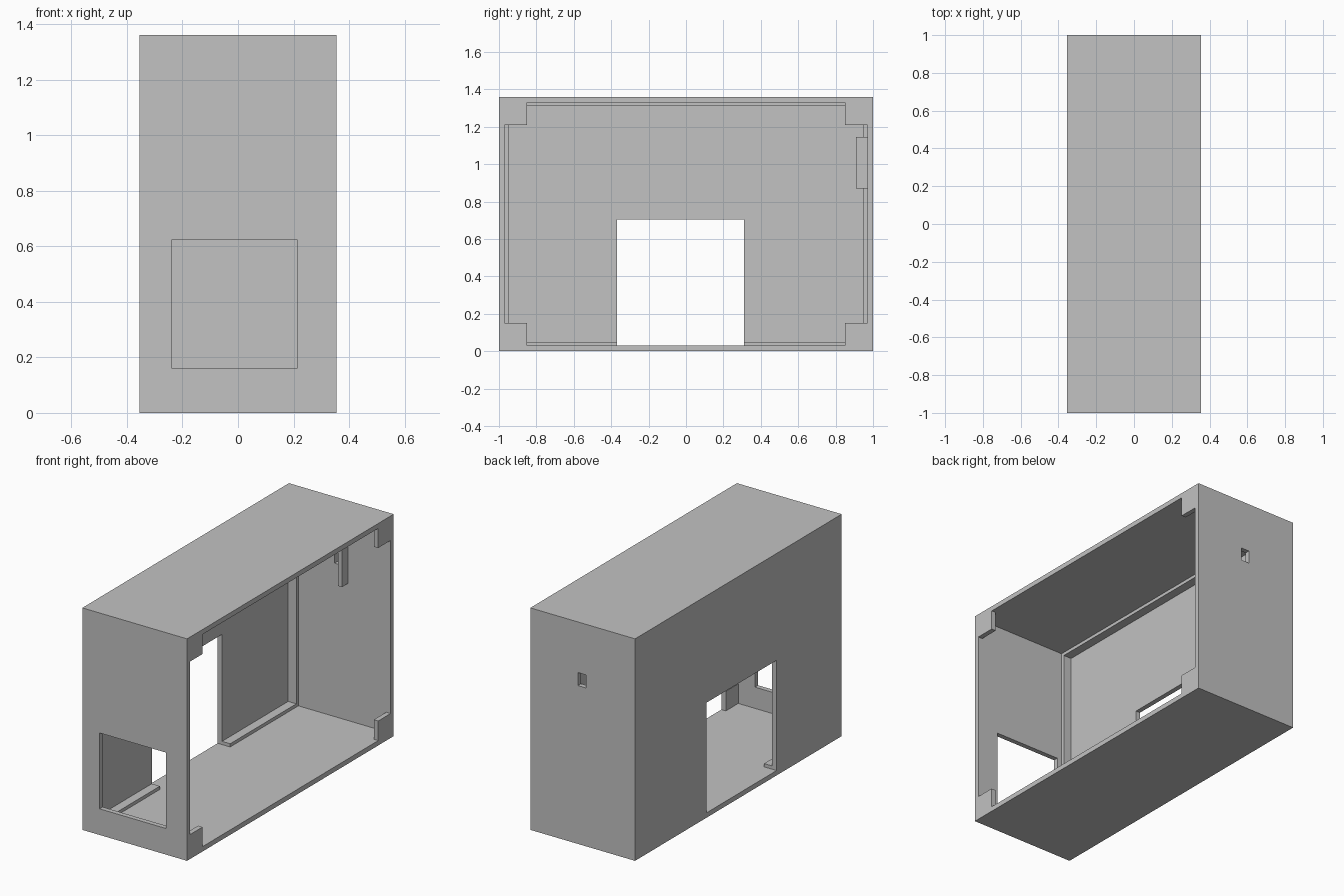
import bpy
import bmesh

cube = bpy.data.objects.get("Cube")
if cube:
    bpy.data.objects.remove(cube, do_unlink=True)

# Single plain grey
grey = bpy.data.materials.new("plain grey")
grey.use_nodes = True
colour = (0.54, 0.54, 0.54, 1)
grey.diffuse_color = colour
grey.node_tree.nodes["Principled BSDF"].inputs["Base Color"].default_value = colour


def box(name, xs, ys, zs):
    """Box between the given (low, high) pairs on each axis."""
    bm = bmesh.new()
    bmesh.ops.create_cube(bm, size=1)
    for v in bm.verts:
        v.co = [s[0] if c < 0 else s[1] for c, s in zip(v.co, (xs, ys, zs))]
    mesh = bpy.data.meshes.new(name)
    bm.to_mesh(mesh)
    bm.free()
    mesh.materials.append(grey)
    ob = bpy.data.objects.new(name, mesh)
    bpy.context.collection.objects.link(ob)
    return ob


def cut(target, *spans):
    """Subtract a box from the target."""
    cutter = box("cutter", *spans)
    cutter.hide_render = True
    mod = target.modifiers.new("cut", "BOOLEAN")
    mod.operation = "DIFFERENCE"
    mod.solver = "EXACT"
    mod.object = cutter
    bpy.context.view_layer.objects.active = target
    bpy.ops.object.modifier_apply(modifier=mod.name)
    bpy.data.objects.remove(cutter, do_unlink=True)


W, D, H = 0.355, 1.0, 1.36     # half width, half depth, height
T = 0.03                       # wall thickness
LEDGE, TAB = 0.02, 0.12        # inner ledge height, corner tab size
inner_y, low, high = D - T, T, H - T

shell = box("case_shell", (-W, W), (-D, D), (0, H))

# Main cavity, leaving a ledge around the closed side panel
cut(shell, (-W + 0.085, W - T), (-inner_y, inner_y), (low, high))
cut(shell, (-W + T, 0), (-inner_y + LEDGE, inner_y - LEDGE),
    (low + LEDGE, high - LEDGE))

# Open side, leaving a square tab in each corner
cut(shell, (0, W + 0.1), (-inner_y + TAB, inner_y - TAB), (low, high))
cut(shell, (0, W + 0.1), (-inner_y, inner_y), (low + TAB, high - TAB))

# Side opening, front window and small rear slot
cut(shell, (-W - 0.1, 0), (-0.37, 0.31), (low, 0.705))
cut(shell, (-0.238, 0.212), (-D - 0.1, -D + 0.1), (0.16, 0.625))
cut(shell, (-0.024, 0.032), (D - 0.06, D + 0.1), (0.97, 1.05))

# Fin beside the rear slot
box("rear_fin", (0.04, 0.067), (0.91, inner_y), (0.87, 1.145))
